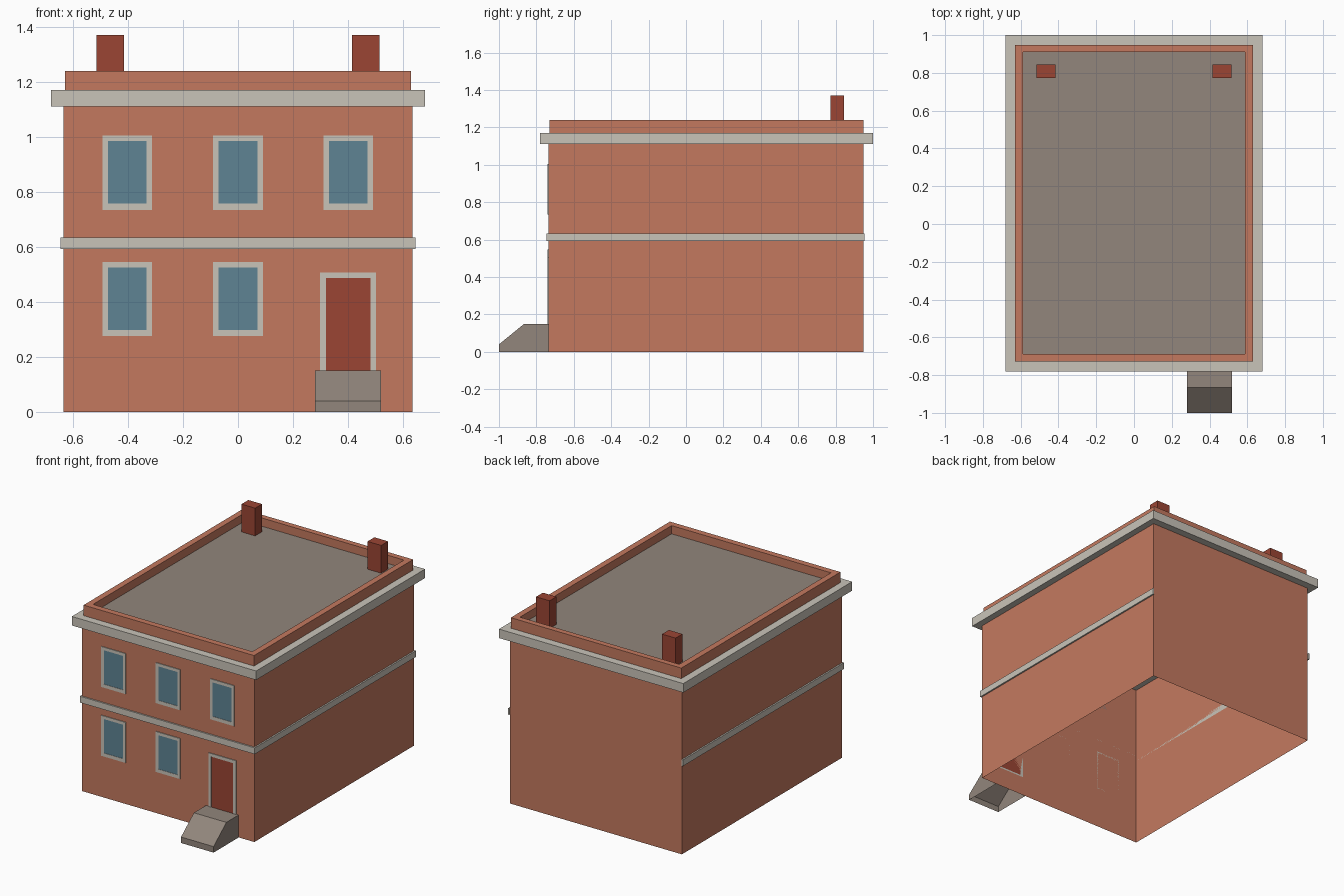
import bpy
import bmesh

default = bpy.data.objects.get("Cube")
if default:
    bpy.data.objects.remove(default, do_unlink=True)


def material(name, hex_colour):
    channels = [int(hex_colour[i:i + 2], 16) / 255 for i in (0, 2, 4)]
    linear = [c / 12.92 if c <= 0.04045 else ((c + 0.055) / 1.055) ** 2.4 for c in channels]
    mat = bpy.data.materials.new(name)
    mat.use_nodes = True
    mat.diffuse_color = (*linear, 1)
    shader = mat.node_tree.nodes["Principled BSDF"]
    shader.inputs["Base Color"].default_value = (*linear, 1)
    shader.inputs["Roughness"].default_value = 0.9
    return mat


brick = material("brick", "C4795F")
stone = material("pale stone", "C9C4B9")
slate = material("grey roof and step", "92867C")
glass = material("blue glass", "5F8494")
dark_red = material("dark red", "9B4534")


def finish(name, bm, mat):
    bmesh.ops.recalc_face_normals(bm, faces=bm.faces)
    mesh = bpy.data.meshes.new(name)
    bm.to_mesh(mesh)
    bm.free()
    mesh.materials.append(mat)
    obj = bpy.data.objects.new(name, mesh)
    bpy.context.collection.objects.link(obj)
    return obj


def box(name, x, y, z, mat, open_sides=()):
    """Box from (low, high) ranges; faces whose normals are in open_sides are removed."""
    bm = bmesh.new()
    bmesh.ops.create_cube(bm, size=1)
    bm.normal_update()
    unwanted = [f for f in bm.faces if round(f.normal.z) in open_sides]
    bmesh.ops.delete(bm, geom=unwanted, context="FACES")
    for v in bm.verts:
        v.co = [lo + (c + 0.5) * (hi - lo) for c, (lo, hi) in zip(v.co, (x, y, z))]
    return finish(name, bm, mat)


def ring(name, outer, inner, low, high, mat, upright=False):
    """Rectangular frame between two rectangles, lying flat or upright facing the front."""
    bm = bmesh.new()

    def loop(rect, t):
        (a0, a1), (b0, b1) = rect
        corners = ((a0, b0), (a1, b0), (a1, b1), (a0, b1))
        return [bm.verts.new((a, t, b) if upright else (a, b, t)) for a, b in corners]

    loops = [loop(outer, low), loop(outer, high), loop(inner, high), loop(inner, low)]
    for k in range(4):
        here, after = loops[k], loops[(k + 1) % 4]
        for i in range(4):
            j = (i + 1) % 4
            bm.faces.new((here[i], here[j], after[j], after[i]))
    return finish(name, bm, mat)


FRONT, BACK, SIDE = -0.735, 0.95, 0.635

# Hollow brick shell, open below and above
box("brick_walls", (-SIDE, SIDE), (FRONT, BACK), (0, 1.11), brick, (-1, 1))

# Cornice, parapet and sunken flat roof
opening = ((-0.588, 0.588), (-0.688, 0.91))
ring("cornice", ((-0.68, 0.68), (-0.78, 1)), opening, 1.11, 1.17, stone)
ring("parapet", ((-0.629, 0.629), (-0.729, 0.948)), opening, 1.17, 1.24, brick)
bm = bmesh.new()
bm.faces.new([bm.verts.new((opening[0][i], opening[1][j], 1.185))
              for i, j in ((0, 0), (1, 0), (1, 1), (0, 1))])
finish("flat_roof", bm, slate)

# Chimneys and side belt courses
for side, label in ((-1, "right"), (1, "left")):
    cx = side * 0.465
    box(label + "_chimney", (cx - 0.05, cx + 0.05), (0.773, 0.845), (1.185, 1.37), dark_red)
    cx = side * 0.64
    box(label + "_belt_course", (cx - 0.005, cx + 0.005), (-0.745, 0.955), (0.592, 0.634), stone)
box("front_belt_course", (-SIDE, SIDE), (-0.745, FRONT), (0.592, 0.634), stone)


# Windows and door as thin plates in stone surrounds
def framed_panel(name, x, z, border, sill, mat):
    inner = ((x[0] + border, x[1] - border), (z[0] + sill, z[1] - border))
    ring(name + "_frame", (x, z), inner, FRONT - 0.005, FRONT, stone, upright=True)
    box(name + "_panel", *[inner[0], (FRONT - 0.003, FRONT), inner[1]], mat)


for storey, z0 in (("lower", 0.276), ("upper", 0.735)):
    for place, cx in (("right", -0.402), ("middle", 0), ("left", 0.4)):
        if (storey, place) != ("lower", "left"):
            framed_panel(storey + "_" + place + "_window", (cx - 0.09, cx + 0.09),
                         (z0, z0 + 0.27), 0.02, 0.023, glass)
framed_panel("front_door", (0.299, 0.502), (0.13, 0.508), 0.021, 0.01, dark_red)

# Sloped entrance step, open underneath
profile = ((FRONT, 0), (-1, 0), (-1, 0.04), (-0.865, 0.15), (FRONT, 0.15))
bm = bmesh.new()
ends = [[bm.verts.new((x, y, z)) for y, z in profile] for x in (0.28, 0.52)]
for end in ends:
    bm.faces.new(end)
for i in range(1, 4):
    bm.faces.new((ends[0][i], ends[0][i + 1], ends[1][i + 1], ends[1][i]))
finish("entrance_step", bm, slate)
